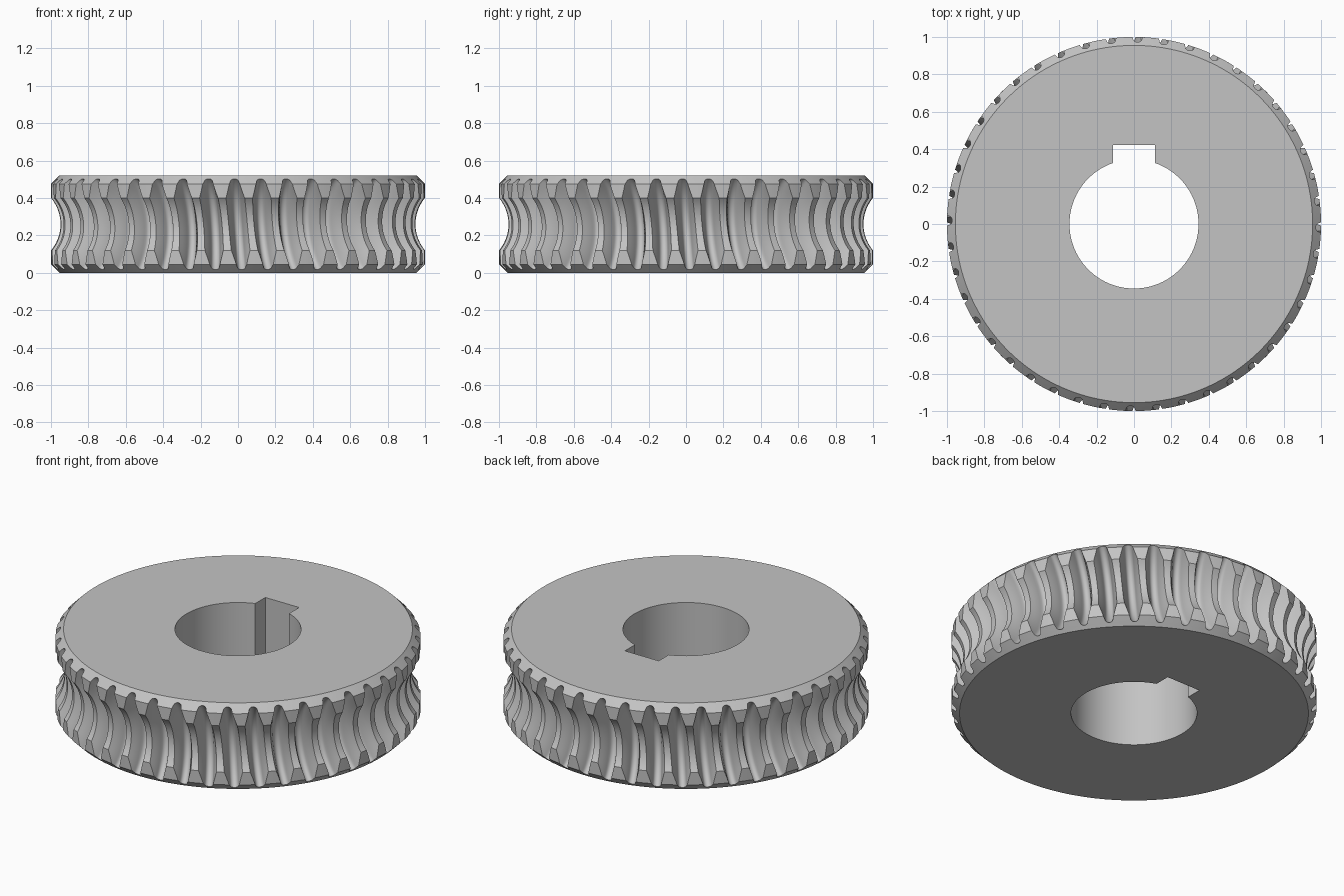
import bpy, bmesh, math

if "Cube" in bpy.data.objects:
    bpy.data.objects.remove(bpy.data.objects["Cube"])

TEETH = 44
HEIGHT = 0.52
HALF = HEIGHT / 2
AXIS = 1.17            # distance from wheel axis to the mating screw axis
THROAT = 0.22          # radius of the concave throat
ROOT = 0.313           # radius of the groove bottom about the screw axis
PITCH = 0.261          # screw radius where tooth and gap are equal
LEAD = 0.13            # groove advance per screw turn
LAND, BEVEL, END = 0.14, 0.215, 0.2428
FLANK = 7              # samples down each tooth flank


def blank_radius(dz):
    """Outer radius of the uncut wheel: throat, rim band, chamfer."""
    d = abs(dz)
    if d <= LAND:
        return min(1, AXIS - math.sqrt(THROAT ** 2 - d * d))
    return 1 - max(0, d - BEVEL)


def gap_half_width(rho):
    """Curved flanks closing into a rounded groove bottom."""
    if rho >= ROOT:
        return 0
    u = PITCH - rho
    width = LEAD / 4 + 0.364 * u + 1.6 * u * u
    fillet = 0.015
    k = max(0, (rho - ROOT + fillet) / fillet)
    return width * math.sqrt(1 - k * k)


def surface_point(theta, side, radius, dz):
    """A point on a groove flank, following the screw's helix."""
    rho = math.hypot(AXIS - radius, dz)
    shift = LEAD * math.atan2(dz, AXIS - radius) / math.tau
    return theta + (side * gap_half_width(rho) - shift) / radius, radius


def tooth_section(k, dz):
    """(angle, radius) pairs of one groove and the tooth tip after it."""
    step = math.tau / TEETH
    outer = blank_radius(dz)
    inner = min(outer, AXIS - math.sqrt(ROOT ** 2 - dz * dz))
    theta = k * step
    pts = []
    for i in range(-FLANK, FLANK + 1):
        radius = inner + (outer - inner) * (i / FLANK) ** 2
        pts.append(surface_point(theta, (i > 0) - (i < 0), radius, dz))
    a = pts[-1][0]
    b = pts[0][0] + step
    pts += [(a + (b - a) * j / 4, outer) for j in (1, 2, 3)]
    return pts


def ring(bm, pts, z):
    return [bm.verts.new((x, y, z)) for x, y in pts]


def bridge(bm, low, high):
    n = len(low)
    for i in range(n):
        j = (i + 1) % n
        bm.faces.new((low[i], low[j], high[j], high[i]))


# Height levels, denser where the grooves run out
upper = [LAND * i / 10 for i in range(1, 11)]
upper += [LAND + (BEVEL - LAND) * i / 5 for i in range(1, 6)]
upper += [END - (END - BEVEL) * (1 - i / 7) ** 2 for i in range(1, 8)]
upper.append(HALF)
levels = [-d for d in reversed(upper)] + [0] + upper

# Toothed rim
bm = bmesh.new()
previous = None
for dz in levels:
    outline = [(r * math.cos(a), r * math.sin(a))
               for k in range(TEETH) for a, r in tooth_section(k, dz)]
    current = ring(bm, outline, dz + HALF)
    if previous:
        bridge(bm, previous, current)
    previous = current
bmesh.ops.remove_doubles(bm, verts=bm.verts[:], dist=0.00002)

# Bore with keyway
BORE, KEY_X, KEY_Y = 0.345, 0.113, 0.422
start = math.pi - math.acos(KEY_X / BORE)
sweep = math.tau - 2 * (start - math.pi / 2)
bore = [(BORE * math.cos(start + sweep * i / 96), BORE * math.sin(start + sweep * i / 96))
        for i in range(97)] + [(KEY_X, KEY_Y), (-KEY_X, KEY_Y)]
bridge(bm, ring(bm, bore, 0), ring(bm, bore, HEIGHT))

# Flat end faces between rim and bore
for z in (0, HEIGHT):
    edges = [e for e in bm.edges if e.is_boundary
             and all(abs(v.co.z - z) < 0.0001 for v in e.verts)]
    bmesh.ops.triangle_fill(bm, edges=edges, use_beauty=True, normal=(0, 0, 1 if z else -1))
bmesh.ops.recalc_face_normals(bm, faces=bm.faces[:])

mesh = bpy.data.meshes.new("worm_wheel")
bm.to_mesh(mesh)
bm.free()
wheel = bpy.data.objects.new("worm_wheel", mesh)
bpy.context.collection.objects.link(wheel)

# Plain grey metal
grey = bpy.data.materials.new("light_grey_metal")
grey.use_nodes = True
colour = (0.55, 0.55, 0.55, 1)
grey.diffuse_color = colour
grey.node_tree.nodes["Principled BSDF"].inputs["Base Color"].default_value = colour
mesh.materials.append(grey)

bpy.ops.object.select_all(action="DESELECT")
wheel.select_set(True)
bpy.context.view_layer.objects.active = wheel
bpy.ops.object.shade_smooth_by_angle(angle=math.radians(30))
